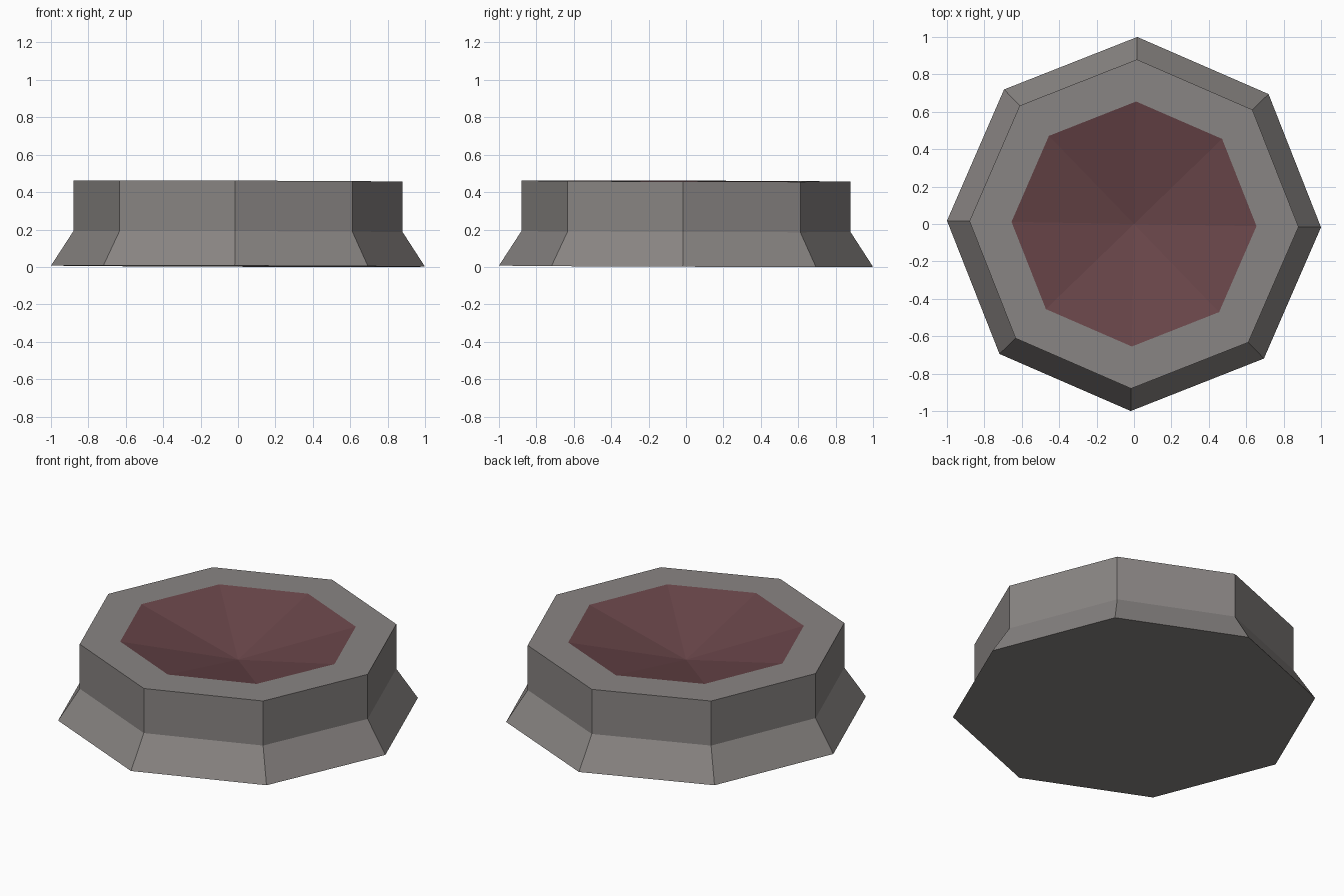
import bpy
import bmesh
from math import cos, sin, radians, tau

cube = bpy.data.objects.get("Cube")
if cube:
    bpy.data.objects.remove(cube, do_unlink=True)

SIDES = 8
TURN = radians(-1)      # slight twist of the octagon
TILT = 0.003            # slight lean towards +x and +y
LIFT = 0.004            # keeps the lowest corner on the ground


def material(name, rgb):
    mat = bpy.data.materials.new(name)
    mat.use_nodes = True
    mat.diffuse_color = (*rgb, 1)
    bsdf = next(n for n in mat.node_tree.nodes if n.type == 'BSDF_PRINCIPLED')
    bsdf.inputs["Base Color"].default_value = (*rgb, 1)
    return mat


def lathe(name, profile, mat, cap_start=False):
    """Sweep (radius, height) points round z; zero radius makes an apex."""
    bm = bmesh.new()

    def point(r, z, i):
        a = TURN + tau * i / SIDES
        x, y = r * cos(a), r * sin(a)
        return bm.verts.new((x, y, z + LIFT - TILT * (x + y)))

    rings = [[point(r, z, i) for i in range(SIDES if r else 1)]
             for r, z in profile]
    for low, high in zip(rings, rings[1:]):
        for i in range(SIDES):
            j = (i + 1) % SIDES
            if len(high) == 1:
                bm.faces.new((low[i], low[j], high[0]))
            else:
                bm.faces.new((low[i], low[j], high[j], high[i]))
    if cap_start:
        bm.faces.new(rings[0][::-1])
    mesh = bpy.data.meshes.new(name)
    bm.to_mesh(mesh)
    bm.free()
    mesh.materials.append(mat)
    obj = bpy.data.objects.new(name, mesh)
    bpy.context.collection.objects.link(obj)
    return obj


stone = material("warm grey stone", (0.25, 0.234, 0.227))
red = material("dull dark red", (0.141, 0.06, 0.067))

# Flared foot, upright wall and flat rim
lathe("stone_base", [(1, 0), (0.88, 0.185), (0.88, 0.455), (0.655, 0.455)],
      stone, cap_start=True)

# Shallow faceted dish sunk into the rim
lathe("red_dish", [(0.655, 0.455), (0, 0.30)], red)
